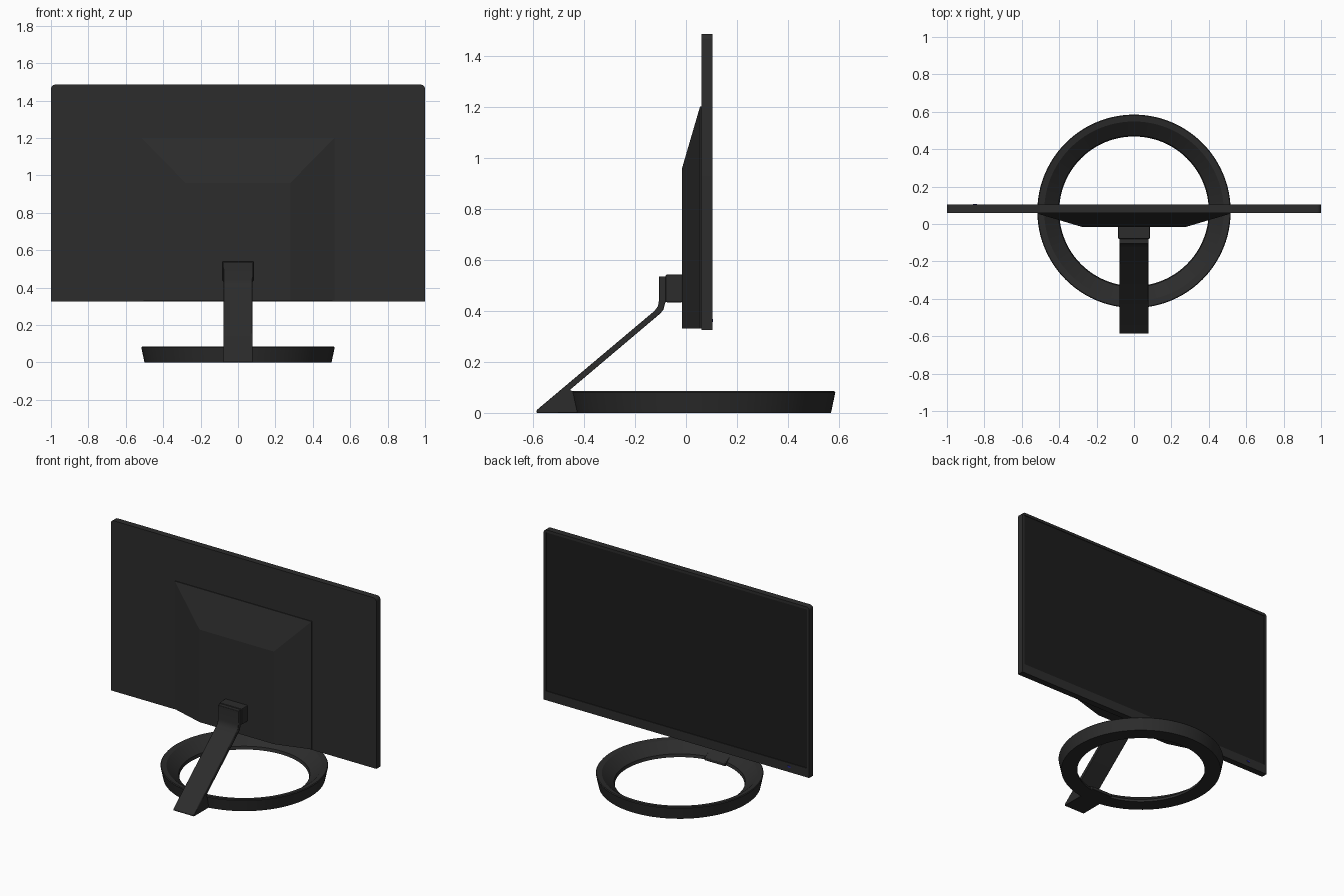
import bpy, bmesh, math
from mathutils import Vector

if "Cube" in bpy.data.objects:
    bpy.data.objects.remove(bpy.data.objects["Cube"])


def material(name, rgb):
    m = bpy.data.materials.new(name)
    m.diffuse_color = (*rgb, 1)
    m.use_nodes = True
    m.node_tree.nodes["Principled BSDF"].inputs["Base Color"].default_value = m.diffuse_color
    return m


BLACK = material("black_plastic", (0.025, 0.025, 0.025))
GLASS = material("screen_glass", (0.012, 0.012, 0.012))
BLUE = material("blue_light", (0.02, 0.02, 0.35))


def finish(name, bm, mat=BLACK, bevel=0, smooth=None):
    bmesh.ops.recalc_face_normals(bm, faces=bm.faces)
    me = bpy.data.meshes.new(name)
    bm.to_mesh(me)
    bm.free()
    me.materials.append(mat)
    ob = bpy.data.objects.new(name, me)
    bpy.context.collection.objects.link(ob)
    if bevel:
        mod = ob.modifiers.new("Bevel", 'BEVEL')
        mod.width, mod.segments = bevel, 2
        mod.limit_method = 'ANGLE'
    if smooth:
        bpy.ops.object.select_all(action='DESELECT')
        ob.select_set(True)
        bpy.context.view_layer.objects.active = ob
        bpy.ops.object.shade_smooth_by_angle(angle=math.radians(smooth))
    return ob


def prism(points, offset):
    """Extrude a closed outline of 3D points along an offset."""
    bm = bmesh.new()
    face = bm.faces.new([bm.verts.new(p) for p in points])
    ext = bmesh.ops.extrude_face_region(bm, geom=[face], use_keep_orig=True)
    verts = [v for v in ext["geom"] if isinstance(v, bmesh.types.BMVert)]
    bmesh.ops.translate(bm, verts=verts, vec=Vector(offset))
    return bm


def box(x0, x1, y0, y1, z0, z1):
    return prism([(x0, y0, z0), (x1, y0, z0), (x1, y0, z1), (x0, y0, z1)],
                 (0, y1 - y0, 0))


# Panel housing: rounded top corners, recessed screen on the +y side
R = 0.022
outline = [(-1, 0.06, 0.325), (1, 0.06, 0.325)]
for cx, start in ((1 - R, 0), (-1 + R, 90)):
    for i in range(6):
        a = math.radians(start + 18 * i)
        outline.append((cx + R * math.cos(a), 0.06, 1.485 - R + R * math.sin(a)))
panel = finish("panel_housing", prism(outline, (0, 0.043, 0)), smooth=30)
cutter = finish("screen_cutter", box(-0.982, 0.982, 0.098, 0.13, 0.387, 1.467))
cutter.hide_render = True
cutter.hide_set(True)
cut = panel.modifiers.new("ScreenRecess", 'BOOLEAN')
cut.object, cut.operation, cut.solver = cutter, 'DIFFERENCE', 'EXACT'

# Screen glass and power light
finish("screen", box(-0.982, 0.982, 0.095, 0.0985, 0.387, 1.467), GLASS)
finish("power_light", box(-0.86, -0.84, 0.10, 0.106, 0.357, 0.367), BLUE)

# Tapered electronics hump
bm = bmesh.new()
rings = [[bm.verts.new((x, y, z)) for x, z in ((-w, 0.33), (w, 0.33), (w, t), (-w, t))]
         for y, w, t in ((0.062, 0.515, 1.2), (0.055, 0.515, 1.2), (-0.015, 0.28, 0.96))]
bm.faces.new(rings[0])
bm.faces.new(rings[-1])
for a, b in zip(rings, rings[1:]):
    for i in range(4):
        j = (i + 1) % 4
        bm.faces.new((a[i], a[j], b[j], b[i]))
finish("rear_hump", bm)

# Hinge block joining the hump to the arm
finish("hinge_block", box(-0.085, 0.085, -0.08, -0.012, 0.433, 0.542), bevel=0.006)

# Sloped arm with bent neck and wedge foot (profile in y, z)
profile = [(-0.585, 0), (-0.31, 0), (-0.31, 0.02), (-0.455, 0.09), (-0.10, 0.39),
           (-0.088, 0.405), (-0.082, 0.43), (-0.076, 0.44), (-0.076, 0.535),
           (-0.106, 0.535), (-0.106, 0.44), (-0.11, 0.418), (-0.123, 0.40),
           (-0.585, 0.011)]
finish("stand_arm", prism([(-0.078, y, z) for y, z in profile], (0.156, 0, 0)),
       bevel=0.003, smooth=35)

# Ring base: flared outer wall, top falling towards the hole
section = [(0.40, 0), (0.50, 0), (0.517, 0.08), (0.513, 0.085), (0.48, 0.08), (0.405, 0.02)]
N = 96
bm = bmesh.new()
loops = [[bm.verts.new((r * math.cos(2 * math.pi * i / N),
                        0.068 + r * math.sin(2 * math.pi * i / N), z))
          for r, z in section] for i in range(N)]
for i in range(N):
    a, b = loops[i], loops[(i + 1) % N]
    for k in range(len(section)):
        m = (k + 1) % len(section)
        bm.faces.new((a[k], a[m], b[m], b[k]))
finish("ring_base", bm, smooth=30)
